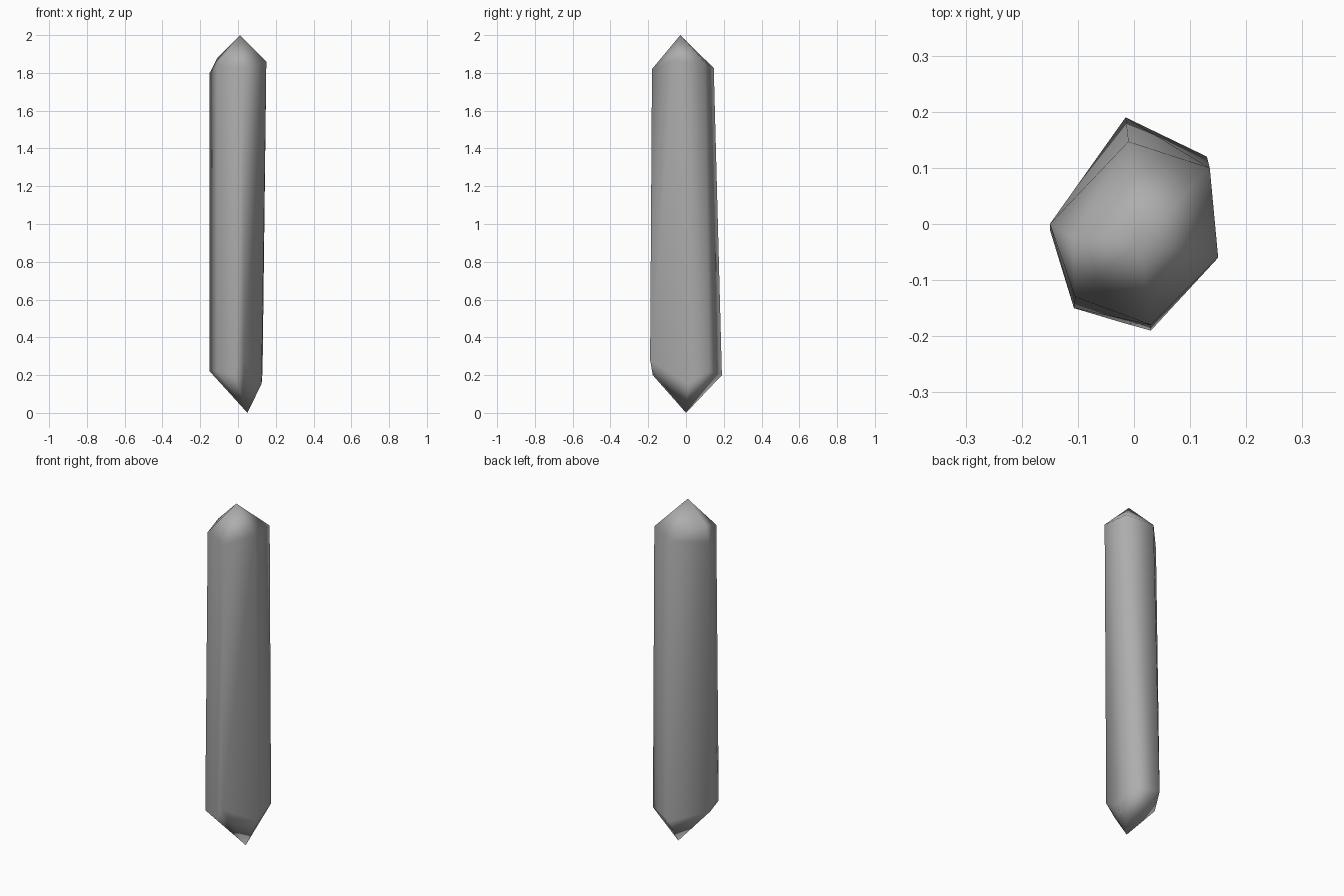
import bpy, bmesh

if "Cube" in bpy.data.objects:
    bpy.data.objects.remove(bpy.data.objects["Cube"])

# irregular shoulders of the crystal and its two points
lower = [(-.15, -.01, .22), (-.107, -.15, .22), (-.02, -.176, .2), (.03, -.19, .28),
         (.125, .01, .155), (.13, .12, .22), (-.015, .19, .2)]
upper = [(-.15, 0, 1.8), (-.105, -.13, 1.84), (.03, -.18, 1.82),
         (.15, -.06, 1.86), (.135, .10, 1.855), (-.01, .147, 1.825)]
tips = [(.05, 0, 0), (.01, -.03, 2), (-.11, -.025, 1.878)]

# crystal is the convex solid around these corners
bm = bmesh.new()
for p in lower + upper + tips:
    bm.verts.new(p)
bmesh.ops.convex_hull(bm, input=bm.verts)
bmesh.ops.recalc_face_normals(bm, faces=bm.faces)
for f in bm.faces:
    f.smooth = True

mesh = bpy.data.meshes.new("crystal")
bm.to_mesh(mesh)
bm.free()
crystal = bpy.data.objects.new("crystal", mesh)
bpy.context.collection.objects.link(crystal)

# dark grey stone
stone = bpy.data.materials.new("grey_stone")
stone.diffuse_color = (.42, .42, .42, 1)
stone.use_nodes = True
stone.node_tree.nodes["Principled BSDF"].inputs["Base Color"].default_value = stone.diffuse_color
mesh.materials.append(stone)

# large shaft faces dominate the soft shading
crystal.modifiers.new("soft_shaft", 'WEIGHTED_NORMAL').weight = 50
